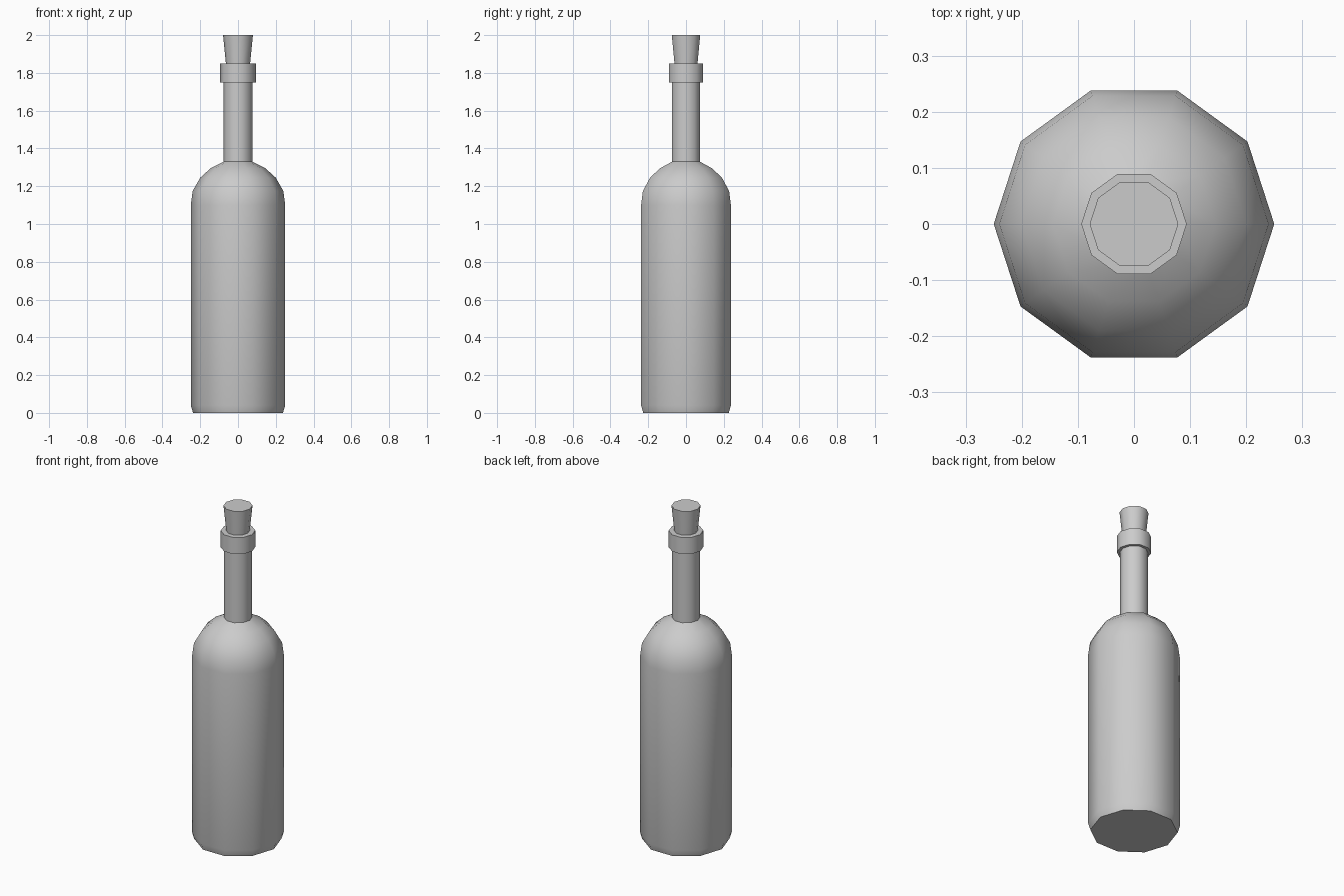
import bpy, bmesh
from math import cos, sin, tau, radians

if "Cube" in bpy.data.objects:
    bpy.data.objects.remove(bpy.data.objects["Cube"])

SIDES = 10


def lathe(name, profile):
    """Revolve (radius, z) points into a capped ten-sided solid."""
    bm = bmesh.new()
    rings = [[bm.verts.new((r * cos(tau * i / SIDES), r * sin(tau * i / SIDES), z))
              for i in range(SIDES)] for r, z in profile]
    for low, high in zip(rings, rings[1:]):
        for i in range(SIDES):
            j = (i + 1) % SIDES
            bm.faces.new((low[i], low[j], high[j], high[i]))
    bm.faces.new(rings[0][::-1])
    bm.faces.new(rings[-1])
    mesh = bpy.data.meshes.new(name)
    bm.to_mesh(mesh)
    bm.free()
    obj = bpy.data.objects.new(name, mesh)
    bpy.context.collection.objects.link(obj)
    bpy.ops.object.select_all(action='DESELECT')
    obj.select_set(True)
    bpy.context.view_layer.objects.active = obj
    bpy.ops.object.shade_smooth_by_angle(angle=radians(40))
    return obj


# Bottle: chamfered base, straight body, round shoulder, neck and lip collar
lathe("bottle", [
    (0.238, 0.0), (0.25, 0.04), (0.25, 1.10), (0.24, 1.175), (0.20, 1.245),
    (0.145, 1.295), (0.077, 1.33), (0.077, 1.75), (0.094, 1.75), (0.094, 1.85),
])

# Tapered cork standing on the lip
lathe("cork", [(0.064, 1.85), (0.079, 2.0)])
